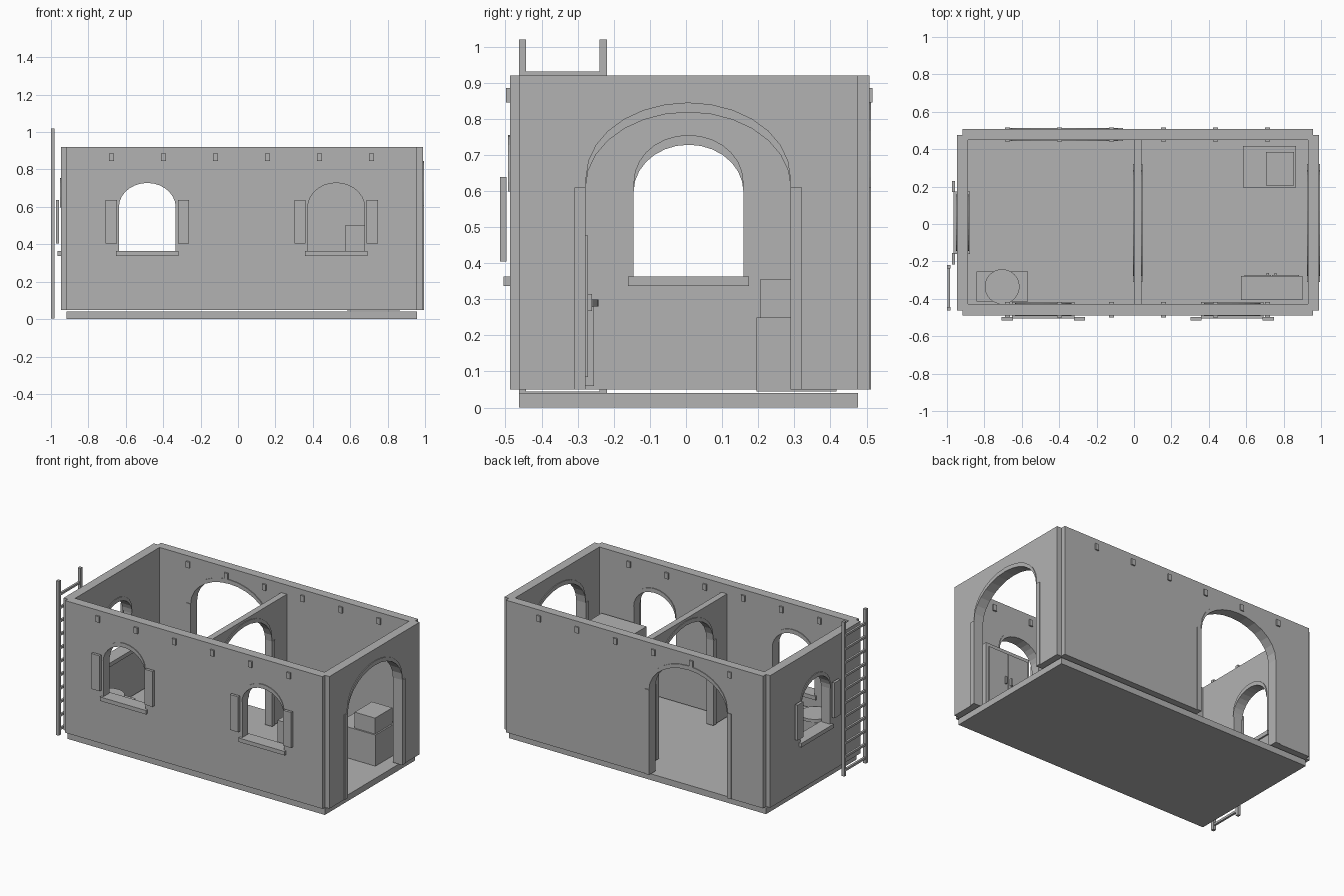
import bpy, bmesh, math

if "Cube" in bpy.data.objects:
    bpy.data.objects.remove(bpy.data.objects["Cube"])

stone = bpy.data.materials.new("plain_grey")
stone.diffuse_color = (0.45, 0.45, 0.45, 1)
stone.use_nodes = True
stone.node_tree.nodes["Principled BSDF"].inputs["Base Color"].default_value = stone.diffuse_color


def finish(name, bm):
    bmesh.ops.recalc_face_normals(bm, faces=bm.faces)
    me = bpy.data.meshes.new(name)
    bm.to_mesh(me)
    bm.free()
    me.materials.append(stone)
    ob = bpy.data.objects.new(name, me)
    bpy.context.collection.objects.link(ob)
    return ob


def prism(name, axis, pts, d0, d1):
    """Profile (u, z) extruded through depth d; axis is the direction u runs along."""
    bm = bmesh.new()
    P = lambda u, d, z: (u, d, z) if axis == 'x' else (d, u, z)
    a = [bm.verts.new(P(u, d0, z)) for u, z in pts]
    b = [bm.verts.new(P(u, d1, z)) for u, z in pts]
    n = len(pts)
    bm.faces.new(a)
    bm.faces.new(b[::-1])
    for i in range(n):
        bm.faces.new((a[i], a[(i + 1) % n], b[(i + 1) % n], b[i]))
    return finish(name, bm)


def slab(name, axis, u0, u1, d0, d1, z0, z1):
    return prism(name, axis, [(u0, z0), (u1, z0), (u1, z1), (u0, z1)], d0, d1)


def box(name, x0, x1, y0, y1, z0, z1):
    return slab(name, 'x', x0, x1, y0, y1, z0, z1)


def arc(c, half, spring, rise, n=14):
    return [(c + half * math.cos(math.pi * i / n), spring + rise * math.sin(math.pi * i / n))
            for i in range(n + 1)]


def cut(wall, axis, pts, d0, d1):
    cutter = prism("cutter", axis, pts, d0 - 0.1, d1 + 0.1)
    m = wall.modifiers.new("opening", 'BOOLEAN')
    m.operation, m.solver, m.object = 'DIFFERENCE', 'EXACT', cutter
    bpy.context.view_layer.objects.active = wall
    bpy.ops.object.modifier_apply(modifier=m.name)
    bpy.data.objects.remove(cutter)


def trim(axis, curve, d0, d1):
    # arch moulding: the opening curve and the same curve lifted slightly
    prism("arch_trim", axis, curve + [(u, z + 0.027) for u, z in reversed(curve)],
          d0 - 0.005, d1 + 0.005)


def doorway(wall, axis, c, d0, d1):
    half = 0.284
    curve = arc(c, half, 0.61, 0.208)
    cut(wall, axis, [(c - half, 0.0), (c + half, 0.0)] + curve, d0, d1)
    trim(axis, curve, d0, d1)
    for s in (-1, 1):
        u = sorted((c + s * half, c + s * (half + 0.031)))
        slab("door_post", axis, u[0], u[1], d0 - 0.005, d1 + 0.005, 0.05, 0.61)


def window(wall, axis, c, d0, d1, half=0.152):
    curve = arc(c, half, 0.598, 0.13)
    cut(wall, axis, [(c - half, 0.36), (c + half, 0.36)] + curve, d0, d1)
    trim(axis, curve, d0, d1)
    slab("window_sill", axis, c - 0.168, c + 0.168, d0 - 0.017, d1 + 0.01, 0.337, 0.363)
    for s in (-1, 1):
        u = sorted((c + s * 0.163, c + s * 0.223))
        slab("shutter", axis, u[0], u[1], d0 - 0.027, d0 - 0.009, 0.405, 0.638)


# floor and walls
box("floor", -0.917, 0.957, -0.463, 0.477, 0.0, 0.041)
front = box("front_wall", -0.917, 0.957, -0.488, -0.427, 0.05, 0.92)
back = box("back_wall", -0.917, 0.957, 0.45, 0.508, 0.05, 0.92)
left = box("left_wall", -0.947, -0.887, -0.463, 0.477, 0.05, 0.92)
right = box("right_wall", 0.93, 0.99, -0.463, 0.477, 0.05, 0.92)
part = box("partition", 0.0, 0.041, -0.427, 0.45, 0.05, 0.86)

# openings
window(front, 'x', -0.485, -0.488, -0.427)
window(front, 'x', 0.525, -0.488, -0.427)
window(left, 'y', 0.007, -0.947, -0.887)
doorway(right, 'y', 0.006, 0.93, 0.99)
doorway(part, 'y', 0.006, 0.0, 0.041)
doorway(back, 'x', -0.373, 0.45, 0.508)

# beam ends poking through the long walls
for i in range(6):
    x = -0.676 + 0.278 * i
    for y0, y1 in ((-0.499, -0.417), (0.44, 0.517)):
        box("beam_end", x - 0.013, x + 0.013, y0, y1, 0.845, 0.885)

# ladder
for y in (-0.463, -0.239):
    box("ladder_rail", -1.0, -0.981, y, y + 0.02, 0.003, 1.02)
for i in range(11):
    z = 0.045 + 0.0886 * i
    box("ladder_rung", -0.998, -0.984, -0.45, -0.23, z - 0.014, z)

# cupboard with two doors and handles
box("cupboard", 0.572, 0.9, -0.407, -0.279, 0.05, 0.5)
for x0, x1 in ((0.59, 0.733), (0.739, 0.882)):
    box("cupboard_door", x0, x1, -0.28, -0.272, 0.085, 0.476)
for x in (0.715, 0.757):
    box("cupboard_handle", x - 0.006, x + 0.006, -0.273, -0.261, 0.267, 0.314)

# crates
box("large_crate", 0.582, 0.865, 0.195, 0.417, 0.045, 0.25)
box("small_crate", 0.706, 0.855, 0.205, 0.385, 0.25, 0.355)

# stand with round top
box("stand", -0.843, -0.567, -0.415, -0.255, 0.06, 0.28)
bm = bmesh.new()
bmesh.ops.create_cone(bm, cap_ends=True, segments=32, radius1=0.093, radius2=0.093, depth=0.02)
disc = finish("round_top", bm)
disc.location = (-0.705, -0.335, 0.29)
